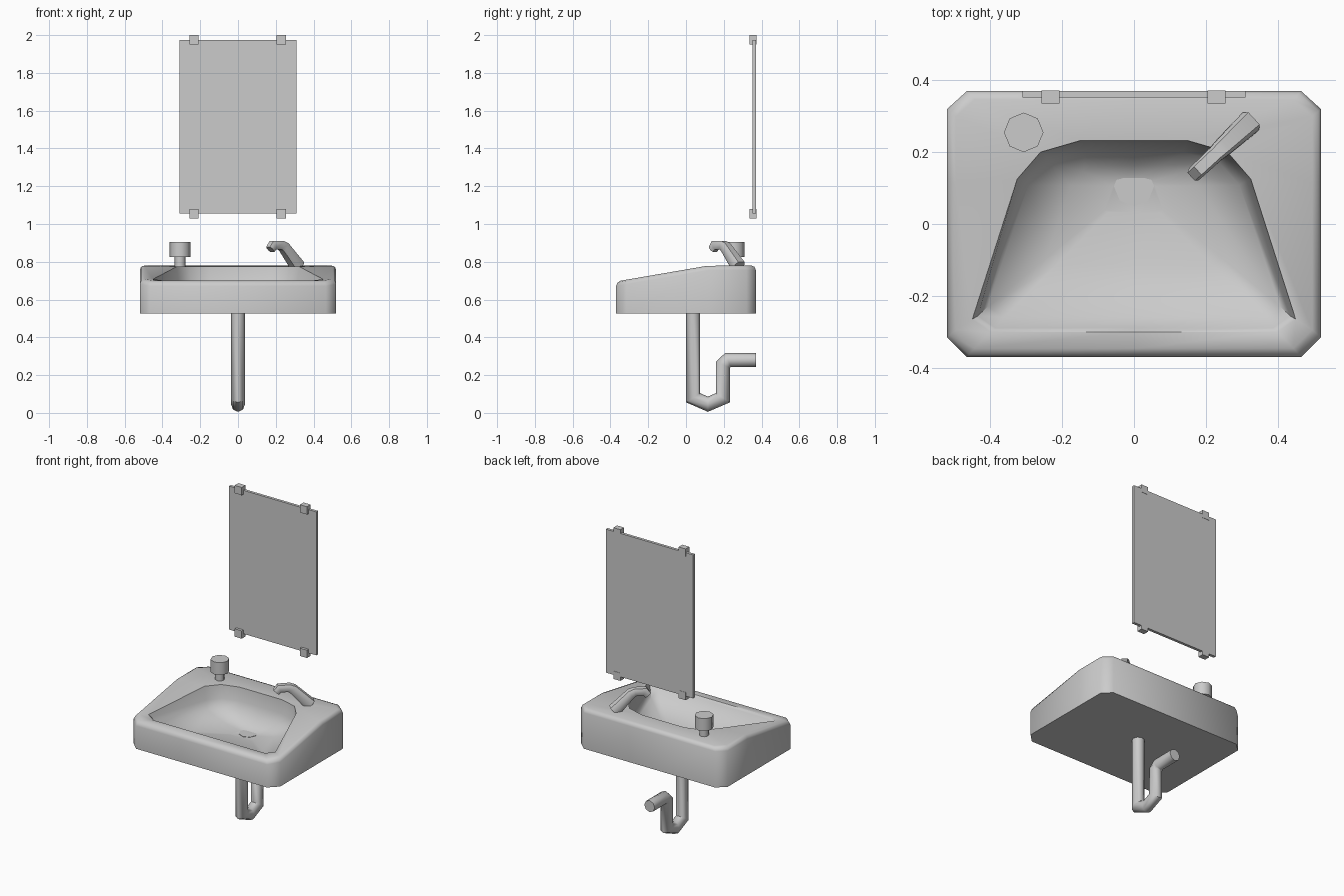
import bpy, bmesh, math
from mathutils import Vector

cube = bpy.data.objects.get("Cube")
if cube:
    bpy.data.objects.remove(cube, do_unlink=True)

grey = bpy.data.materials.new("plain grey")
grey.use_nodes = True
grey.diffuse_color = (0.6, 0.6, 0.6, 1)
grey.node_tree.nodes["Principled BSDF"].inputs["Base Color"].default_value = (0.6, 0.6, 0.6, 1)


def finish(name, bm, smooth=None):
    """Turn a bmesh into a named grey object, optionally smooth shaded."""
    bmesh.ops.recalc_face_normals(bm, faces=bm.faces)
    mesh = bpy.data.meshes.new(name)
    bm.to_mesh(mesh)
    bm.free()
    mesh.materials.append(grey)
    obj = bpy.data.objects.new(name, mesh)
    bpy.context.collection.objects.link(obj)
    if smooth:
        bpy.ops.object.select_all(action='DESELECT')
        obj.select_set(True)
        bpy.context.view_layer.objects.active = obj
        bpy.ops.object.shade_smooth_by_angle(angle=math.radians(smooth))
    return obj


def loft(name, rings, smooth):
    """Bridge equal-length rings of points and cap both ends."""
    bm = bmesh.new()
    loops = [[bm.verts.new(p) for p in ring] for ring in rings]
    n = len(loops[0])
    for a, b in zip(loops, loops[1:]):
        for i in range(n):
            j = (i + 1) % n
            bm.faces.new((a[i], a[j], b[j], b[i]))
    bm.faces.new(loops[0])
    bm.faces.new(loops[-1])
    return finish(name, bm, smooth)


def box(name, low, high):
    bm = bmesh.new()
    bmesh.ops.create_cube(bm, size=1)
    for v in bm.verts:
        v.co = [l + (h - l) * (c + 0.5) for l, h, c in zip(low, high, v.co)]
    return finish(name, bm)


def disc(name, x, y, low, high, radius, smooth=None):
    bm = bmesh.new()
    bmesh.ops.create_cone(bm, cap_ends=True, segments=8, radius1=radius,
                          radius2=radius, depth=high - low)
    bmesh.ops.translate(bm, vec=(x, y, (low + high) / 2), verts=bm.verts)
    return finish(name, bm, smooth)


def sweep(name, path, radii, section, side, smooth):
    """Sweep a section along a planar path with mitred corners."""
    pts = [Vector(p) for p in path]
    side = Vector(side).normalized()
    rings = []
    for i, p in enumerate(pts):
        before = (p - pts[max(i - 1, 0)]).normalized()
        after = (pts[min(i + 1, len(pts) - 1)] - p).normalized()
        tangent = (before + after).normalized()
        leg = after if after.length else before
        up = side.cross(tangent) / tangent.dot(leg)
        rings.append([p + radii[i] * (side * u + up * v) for u, v in section])
    return loft(name, rings, smooth)


# Basin: outer shell, rounded rim and bowl as matching rings
def mirrored(half):
    return half + [(-x, y) for x, y in reversed(half) if x > 0]


outer = mirrored([(0, -.37), (.465, -.37), (.52, -.315), (.52, .12),
                  (.52, .32), (.465, .37), (0, .37)])
bowl = mirrored([(0, -.30), (.40, -.30), (.45, -.265), (.325, .125),
                 (.26, .20), (.15, .232), (0, .232)])
drain = Vector((0, .105))


def rim_height(y):
    return min(.78, .70 + .08 * (y + .345) / .465)


def inset(ring, d):
    return [(x * (1 - d / .52), y * (1 - d / .37)) for x, y in ring]


def toward(ring, centre, t, z):
    return [(*Vector(p).lerp(centre, t), z) for p in ring]


rings = [[(x, y, .525) for x, y in outer]]
for d, drop in ((0, .024), (.007, .007), (.024, 0)):
    rings.append([(x, y, rim_height(y) - drop) for x, y in inset(outer, d)])
rings.append([(x, y, rim_height(y) - .006) for x, y in bowl])
rings.append(toward(bowl, Vector((0, 0)), .035, .69))
wall = inset(bowl, .05)
rings.append([(x, y, .635) for x, y in wall])
rings.append(toward(wall, drain, .4, .59))
rings.append(toward(wall, drain, .8, .566))
loft("basin", rings, 50)
disc("drain_cover", 0, .105, .562, .568, .056)

# Drain trap
octagon = [(math.cos(k * math.pi / 4), math.sin(k * math.pi / 4)) for k in range(8)]
trap = [(.038, .535), (.038, .08), (.116, .046), (.195, .08), (.195, .255),
        (.222, .28), (.37, .28)]
sweep("drain_pipe", [(0, y, z) for y, z in trap], [.037] * len(trap),
      octagon, (1, 0, 0), 50)

# Faucet, turned diagonally over the bowl
squarish = [(1, .5), (.7, 1), (-.7, 1), (-1, .5),
            (-1, -.5), (-.7, -1), (.7, -1), (1, -.5)]
d = Vector((-.73, -.68, 0)).normalized()
base = Vector((.335, .295, 0))
arm = [(.025, .775), (.125, .877), (.148, .888), (.205, .888), (.224, .865)]
sweep("faucet", [base + d * s + Vector((0, 0, z)) for s, z in arm],
      [.033, .026, .023, .022, .021], squarish, d.cross(Vector((0, 0, 1))), 50)

# Soap dispenser
disc("dispenser_stem", -.307, .255, .77, .83, .028, 50)
disc("dispenser_knob", -.307, .255, .825, .905, .055, 50)

# Wall mirror and its clips
box("mirror", (-.31, .352, 1.055), (.31, .37, 1.975))
for x, side in ((-.233, "right"), (.23, "left")):
    for z, level in ((1.03, "lower"), (1.95, "upper")):
        box(f"{level}_{side}_clip", (x - .025, .335, z), (x + .025, .372, z + .05))
